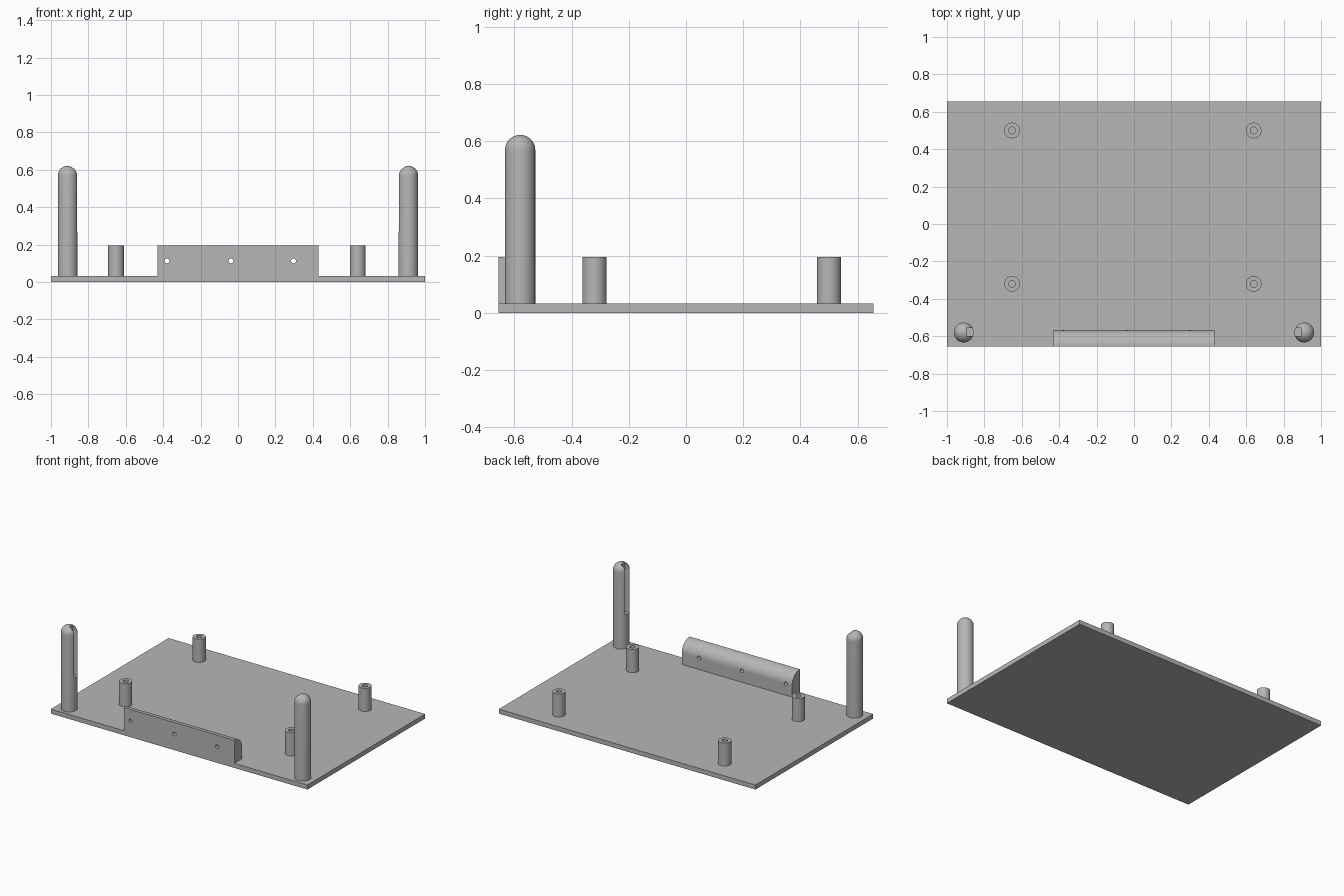
import bpy, bmesh, math
from mathutils import Matrix, Vector

cube = bpy.data.objects.get("Cube")
if cube:
    bpy.data.objects.remove(cube, do_unlink=True)

grey = bpy.data.materials.new("plain grey")
grey.use_nodes = True
grey.diffuse_color = (0.47, 0.47, 0.47, 1)
grey.node_tree.nodes["Principled BSDF"].inputs["Base Color"].default_value = grey.diffuse_color

PLATE_X, PLATE_Y, PLATE_TOP = 1.0, 0.655, 0.032
SINK = 0.01  # overlap of the uprights into the plate


def finish(name, bm, location=(0, 0, 0)):
    bmesh.ops.recalc_face_normals(bm, faces=bm.faces)
    mesh = bpy.data.meshes.new(name)
    bm.to_mesh(mesh)
    bm.free()
    mesh.materials.append(grey)
    ob = bpy.data.objects.new(name, mesh)
    ob.location = location
    bpy.context.collection.objects.link(ob)
    return ob


def box(name, low, high):
    low, high = Vector(low), Vector(high)
    bm = bmesh.new()
    size = Matrix.Diagonal((*(high - low), 1))
    bmesh.ops.create_cube(bm, size=1, matrix=Matrix.Translation((low + high) / 2) @ size)
    return finish(name, bm)


def lathe(name, profile, location, steps=48):
    """Turn a (radius, height) profile about the z axis."""
    bm = bmesh.new()
    verts = [bm.verts.new((r, 0, z)) for r, z in profile]
    edges = [bm.edges.new(pair) for pair in zip(verts, verts[1:])]
    bmesh.ops.spin(bm, geom=verts + edges, cent=(0, 0, 0), axis=(0, 0, 1),
                   angle=math.tau, steps=steps)
    bmesh.ops.remove_doubles(bm, verts=bm.verts, dist=0.0001)
    return finish(name, bm, location)


def cut(ob, cutter):
    """Subtract the cutter, bake the result and drop the cutter."""
    mod = ob.modifiers.new("cut", 'BOOLEAN')
    mod.operation, mod.solver, mod.object = 'DIFFERENCE', 'EXACT', cutter
    bpy.context.view_layer.update()
    graph = bpy.context.evaluated_depsgraph_get()
    mesh = bpy.data.meshes.new_from_object(ob.evaluated_get(graph))
    ob.modifiers.clear()
    ob.data = mesh
    bpy.data.objects.remove(cutter, do_unlink=True)


def smooth(ob):
    bpy.ops.object.select_all(action='DESELECT')
    ob.select_set(True)
    bpy.context.view_layer.objects.active = ob
    bpy.ops.object.shade_smooth_by_angle(angle=math.radians(30))


# Base plate
box("base_plate", (-PLATE_X, -PLATE_Y, 0), (PLATE_X, PLATE_Y, PLATE_TOP))

# Hollow standoffs
R, HOLE, TOP = 0.042, 0.018, 0.195
BOTTOM = PLATE_TOP - SINK
tube = [(HOLE, BOTTOM), (R, BOTTOM), (R, TOP), (HOLE, TOP), (HOLE, BOTTOM)]
for side, x in (("right", -0.652), ("left", 0.64)):
    for end, y in (("front", -0.32), ("back", 0.5)):
        smooth(lathe(f"standoff_{end}_{side}", tube, (x, y, 0), 32))

# Round-topped posts, slotted on their inner sides
POST_X, POST_Y, POST_R, POST_TOP = 0.91, -0.58, 0.053, 0.622
dome = [(POST_R * math.cos(a), POST_TOP - POST_R + POST_R * math.sin(a))
        for a in (math.pi / 2 * i / 12 for i in range(13))]
post = [(0, BOTTOM), (POST_R, BOTTOM)] + dome
for name, s in (("post_right", -1), ("post_left", 1)):
    ob = lathe(name, post, (s * POST_X, POST_Y, 0))
    xs = sorted((s * 0.8, s * 0.896))
    cut(ob, box("slot_cutter", (xs[0], POST_Y - 0.018, 0.27), (xs[1], POST_Y + 0.024, 0.8)))
    smooth(ob)

# Front bracket with a rounded back top edge
HALF, BACK, ROUND = 0.43, -0.567, 0.083
profile = [(-PLATE_Y, BOTTOM), (-PLATE_Y, TOP)]
for i in range(17):
    a = math.pi / 2 * (1 - i / 16)
    profile.append((BACK - ROUND + ROUND * math.cos(a), TOP - ROUND + ROUND * math.sin(a)))
profile.append((BACK, BOTTOM))
bm = bmesh.new()
face = bm.faces.new([bm.verts.new((-HALF, y, z)) for y, z in profile])
new = bmesh.ops.extrude_face_region(bm, geom=[face])["geom"]
bmesh.ops.translate(bm, vec=(2 * HALF, 0, 0),
                    verts=[v for v in new if isinstance(v, bmesh.types.BMVert)])
bracket = finish("front_bracket", bm)

# Screw holes through the bracket
for x in (-0.38, -0.038, 0.297):
    bm = bmesh.new()
    bmesh.ops.create_cone(bm, cap_ends=True, segments=24, radius1=0.013, radius2=0.013,
                          depth=0.3, matrix=Matrix.Rotation(math.pi / 2, 4, 'X'))
    cut(bracket, finish("hole_cutter", bm, (x, -0.61, 0.113)))
smooth(bracket)
